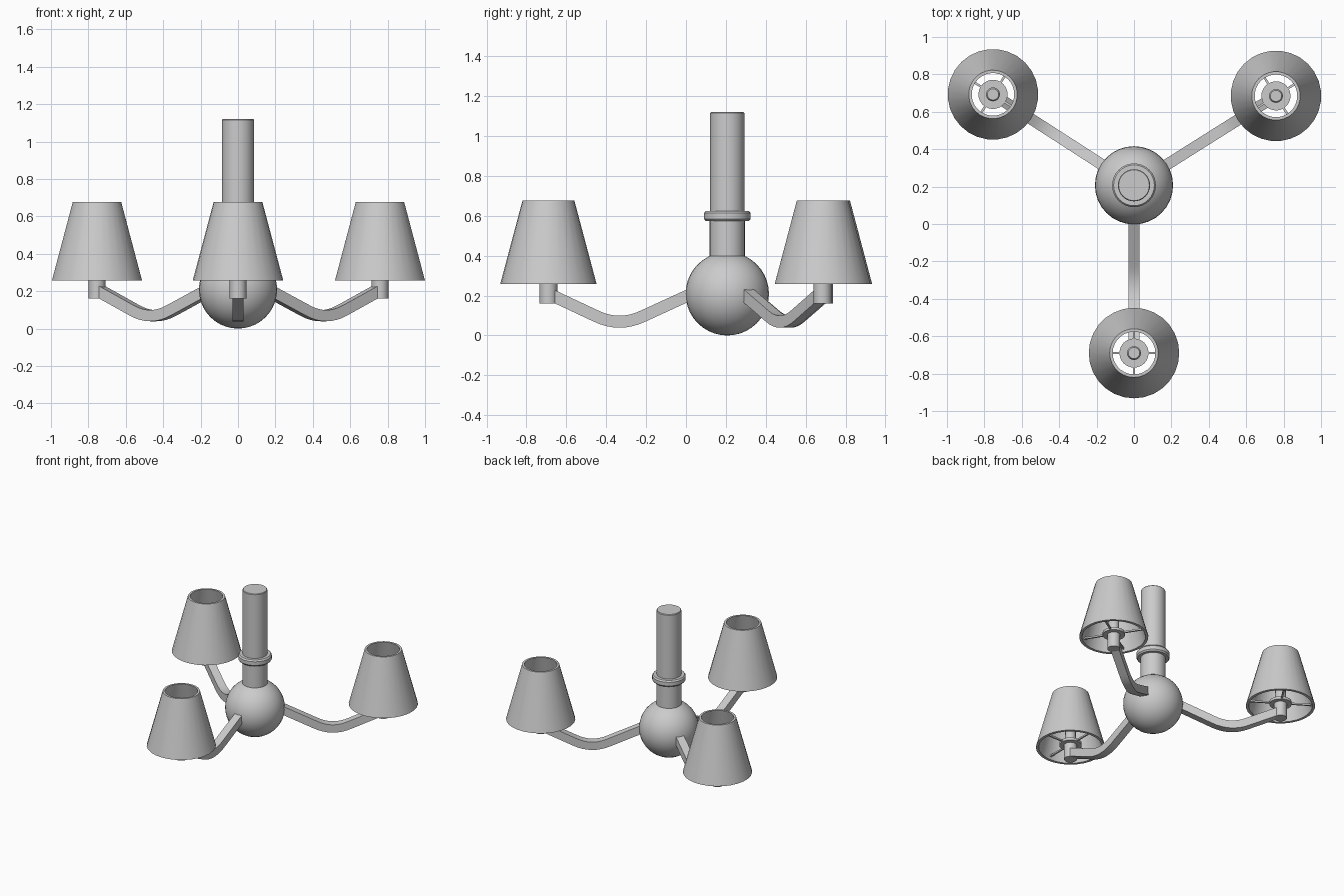
import bpy, math
from mathutils import Matrix, Vector

if "Cube" in bpy.data.objects:
    bpy.data.objects.remove(bpy.data.objects["Cube"])

HUB = Vector((0, 0.207, 0))
REACH = 0.897


def finish(name, verts, faces, matrix):
    mesh = bpy.data.meshes.new(name)
    mesh.from_pydata(verts, [], faces)
    mesh.transform(matrix)
    obj = bpy.data.objects.new(name, mesh)
    bpy.context.collection.objects.link(obj)
    bpy.ops.object.select_all(action='DESELECT')
    obj.select_set(True)
    bpy.context.view_layer.objects.active = obj
    bpy.ops.object.mode_set(mode='EDIT')
    bpy.ops.mesh.select_all(action='SELECT')
    bpy.ops.mesh.normals_make_consistent(inside=False)
    bpy.ops.object.mode_set(mode='OBJECT')
    bpy.ops.object.shade_smooth_by_angle(angle=math.radians(35))
    return obj


def lathe(name, profile, matrix, sides=24, closed=False):
    """Revolve (radius, z) points; open profiles get end caps."""
    n = len(profile)
    verts = [(r * math.cos(2 * math.pi * s / sides), r * math.sin(2 * math.pi * s / sides), z)
             for r, z in profile for s in range(sides)]
    faces = []
    for i in range(n if closed else n - 1):
        j = (i + 1) % n
        for s in range(sides):
            t = (s + 1) % sides
            faces.append((i * sides + s, i * sides + t, j * sides + t, j * sides + s))
    if not closed:
        faces += [tuple(range(sides)), tuple(range((n - 1) * sides, n * sides))]
    return finish(name, verts, faces, matrix)


def sweep(name, path, half, matrix):
    """Square bar along (x, z) points."""
    pts = [Vector(p) for p in path]
    verts, faces = [], []
    for i, p in enumerate(pts):
        d = (pts[min(i + 1, len(pts) - 1)] - pts[max(i - 1, 0)]).normalized()
        nx, nz = -d.y * half, d.x * half
        for side, up in ((-1, -1), (1, -1), (1, 1), (-1, 1)):
            verts.append((p.x + nx * up, side * half, p.y + nz * up))
    for i in range(len(pts) - 1):
        for k in range(4):
            m = (k + 1) % 4
            faces.append((i * 4 + k, i * 4 + m, i * 4 + 4 + m, i * 4 + 4 + k))
    e = len(verts)
    faces += [(0, 1, 2, 3), (e - 4, e - 3, e - 2, e - 1)]
    return finish(name, verts, faces, matrix)


# Central ball and stem
hub = Matrix.Translation(HUB)
bpy.ops.mesh.primitive_uv_sphere_add(segments=32, ring_count=20, radius=0.209,
                                     location=HUB + Vector((0, 0, 0.209)))
bpy.context.object.name = "hub_ball"
bpy.ops.object.shade_smooth()
lathe("lower_stem", [(0.088, 0.36), (0.088, 0.59)], hub, 32)
lathe("upper_stem", [(0.086, 0.59), (0.086, 1.115), (0.082, 1.12)], hub, 32)
lathe("stem_collar", [(0.08, 0.575), (0.109, 0.575), (0.117, 0.585),
                      (0.117, 0.613), (0.109, 0.624), (0.08, 0.624)], hub, 32)

# Arm path: two straight slopes joined by a rounded dip
path = [(0.15, 0.222), (0.42, 0.098)]
for i in range(1, 8):
    t = i / 8
    path.append((0.42 + 0.24 * t, 0.098 - 4 * t * (1 - t) * 0.029))
path += [(0.66, 0.098), (0.89, 0.206)]

for n, deg in enumerate((-90, 32.2, 147.2), 1):
    arm = hub @ Matrix.Rotation(math.radians(deg), 4, 'Z')
    lamp = arm @ Matrix.Translation((REACH, 0, 0))
    sweep(f"arm_{n}", path, 0.03, arm)
    # Socket, flange and candle
    lathe(f"socket_{n}", [(0.045, 0.16), (0.045, 0.30)], lamp)
    lathe(f"socket_flange_{n}", [(0.078, 0.272), (0.078, 0.292)], lamp)
    lathe(f"candle_{n}", [(0.037, 0.29), (0.037, 0.385), (0.03, 0.395)], lamp)
    # Open conical shade with wall thickness
    lathe(f"shade_{n}", [(0.242, 0.257), (0.13, 0.677), (0.114, 0.677), (0.222, 0.257)],
          lamp, 28, True)
    # Spokes holding the shade
    for k in range(4):
        spoke = lamp @ Matrix.Rotation(k * math.pi / 2, 4, 'Z')
        sweep(f"shade_spoke_{n}_{k + 1}", [(0.06, 0.282), (0.222, 0.282)], 0.006, spoke)
